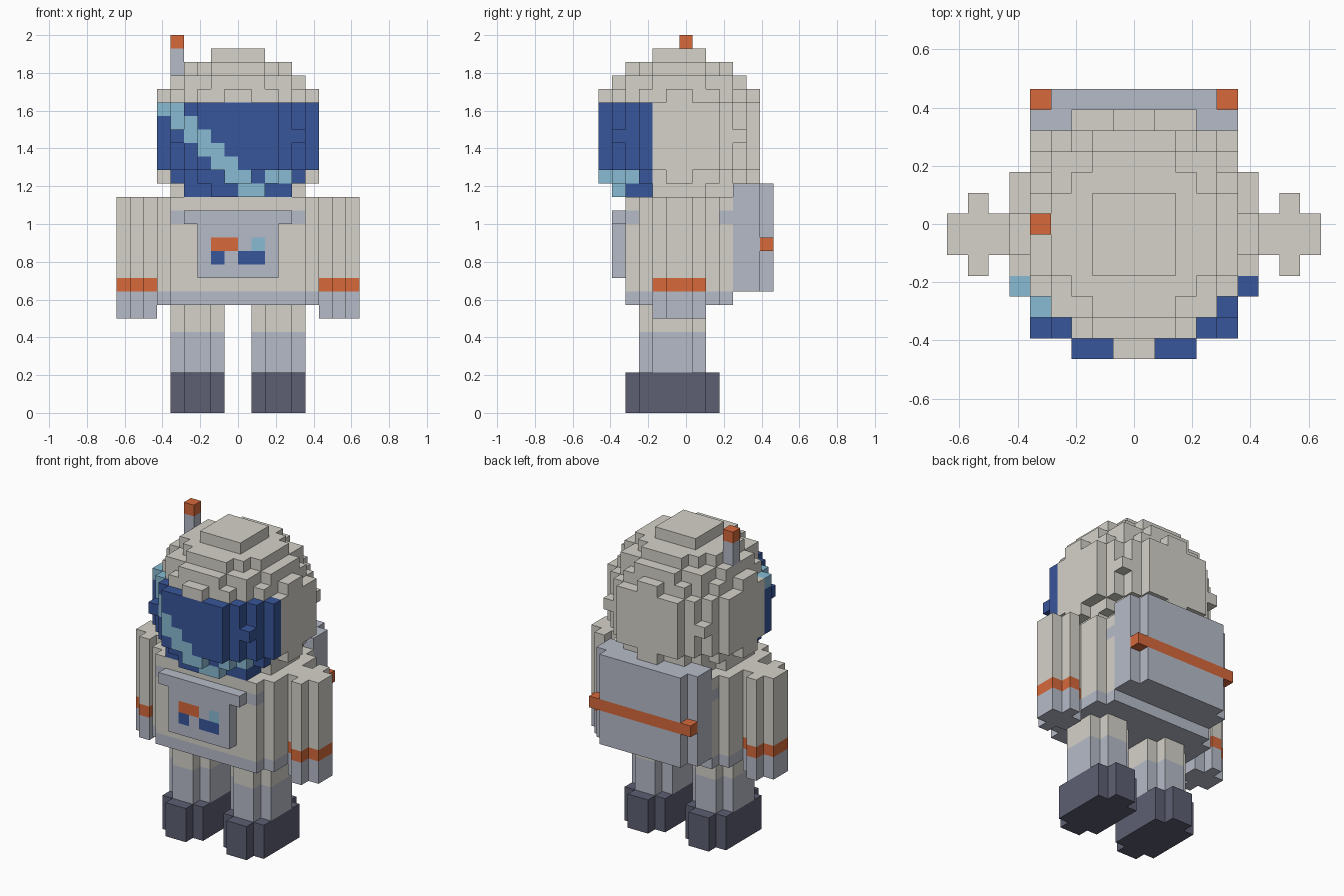
import bpy
import bmesh
from mathutils import Vector

U = 2 / 28  # edge of one cube; all sizes below are counted in cubes

cube = bpy.data.objects.get("Cube")
if cube:
    bpy.data.objects.remove(cube, do_unlink=True)


def material(name, rgb):
    m = bpy.data.materials.new(name)
    m.use_nodes = True
    m.diffuse_color = (*rgb, 1)
    node = next(n for n in m.node_tree.nodes if n.type == 'BSDF_PRINCIPLED')
    node.inputs["Base Color"].default_value = (*rgb, 1)
    node.inputs["Roughness"].default_value = 0.8
    return m


MATERIALS = [
    material("suit_white", (0.66, 0.645, 0.585)),
    material("panel_grey", (0.47, 0.50, 0.58)),
    material("boot_dark", (0.11, 0.115, 0.17)),
    material("visor_blue", (0.04, 0.092, 0.325)),
    material("glint_blue", (0.25, 0.50, 0.66)),
    material("accent_orange", (0.68, 0.142, 0.044)),
]
WHITE, GREY, DARK, BLUE, GLINT, ORANGE = range(len(MATERIALS))

SIDES = [Vector(d) for d in ((1, 0, 0), (-1, 0, 0), (0, 1, 0),
                             (0, -1, 0), (0, 0, 1), (0, 0, -1))]


def block_part(name, low, high, colour, solid=lambda x, y, z: True):
    """Fill low..high with cubes where solid() holds; keep only the outer faces.
    Both rules get the cube's centre."""
    cells = set()
    for i in range(round(high[0] - low[0])):
        for j in range(round(high[1] - low[1])):
            for k in range(round(high[2] - low[2])):
                c = (low[0] + i + 0.5, low[1] + j + 0.5, low[2] + k + 0.5)
                if solid(*c):
                    cells.add(c)
    bm = bmesh.new()
    for c in sorted(cells):
        centre = Vector(c)
        for n in SIDES:
            if tuple(centre + n) in cells:
                continue
            a = Vector((n.y, n.z, n.x)) / 2
            b = n.cross(a)
            mid = centre + n / 2
            corners = (mid - a - b, mid + a - b, mid + a + b, mid - a + b)
            face = bm.faces.new([bm.verts.new(p * U) for p in corners])
            face.material_index = colour(*c)
    bmesh.ops.remove_doubles(bm, verts=bm.verts, dist=U / 100)
    mesh = bpy.data.meshes.new(name)
    bm.to_mesh(mesh)
    bm.free()
    for m in MATERIALS:
        mesh.materials.append(m)
    obj = bpy.data.objects.new(name, mesh)
    bpy.context.scene.collection.objects.link(obj)
    return obj


def plain(index):
    return lambda x, y, z: index


# Helmet: stepped ball with a visor wrapped round the front
def helmet_solid(x, y, z):
    return x * x + (y + 0.5) ** 2 + (z - 20.5) ** 2 < 41


def helmet_colour(x, y, z):
    if y > -2.5 or z > 23:
        return WHITE
    diagonal = x + z
    long_glint = 16.5 < diagonal < 18.5
    short_glint = 17 < z < 18 and 2 < x < 4
    return GLINT if long_glint or short_glint else BLUE


block_part("helmet", (-6, -6.5, 16), (6, 5.5, 27), helmet_colour, helmet_solid)

# Antenna with a bright tip
block_part("antenna", (-5, -0.5, 25), (-4, 0.5, 28),
           lambda x, y, z: ORANGE if z > 27 else GREY)


# Torso: corners stepped in, grey hem and chest strap
def torso_colour(x, y, z):
    strap = 14 < z < 15 and abs(y + 0.5) > 3
    return GREY if z < 9 or strap else WHITE


block_part("torso", (-6, -4.5, 8), (6, 3.5, 16), torso_colour,
           lambda x, y, z: abs(x) < 5 or abs(y + 0.5) < 3)


# Chest panel with a wider top ledge and painted controls
def panel_colour(x, y, z):
    if 12 < z < 13:
        if -2 < x < 0:
            return ORANGE
        if 1 < x < 2:
            return GLINT
    if 11 < z < 12 and (-2 < x < -1 or 0 < x < 2):
        return BLUE
    return GREY


block_part("chest_panel", (-4, -5.5, 10), (4, -4.5, 15), panel_colour,
           lambda x, y, z: z > 14 or abs(x) < 3)

# Backpack: narrower outer layer crossed by a full-width band
block_part("backpack", (-5, 3.5, 9), (5, 6.5, 17),
           lambda x, y, z: ORANGE if y > 5.5 and 12 < z < 13 else GREY,
           lambda x, y, z: abs(x) < 4 or y < 5.5 or 12 < z < 13)


# Limbs
def arm_colour(x, y, z):
    return GREY if z < 9 else ORANGE if z < 10 else WHITE


for side, s in (("left", 1), ("right", -1)):
    arm_x = 7.5 * s
    leg_x = 3 * s
    block_part(side + "_arm", (arm_x - 1.5, -2.5, 7), (arm_x + 1.5, 1.5, 16),
               arm_colour,
               lambda x, y, z: abs(x - arm_x) < 0.6 or abs(y + 0.5) < 1)
    block_part(side + "_leg", (leg_x - 2, -3.5, 3), (leg_x + 2, 1.5, 8),
               lambda x, y, z: GREY if z < 6 else WHITE,
               lambda x, y, z: abs(x - leg_x) < 1 or abs(y + 1) < 1.5)
    block_part(side + "_boot", (leg_x - 2, -4.5, 0), (leg_x + 2, 2.5, 3),
               plain(DARK),
               lambda x, y, z: abs(x - leg_x) < 1 or abs(y + 1) < 2.5)
